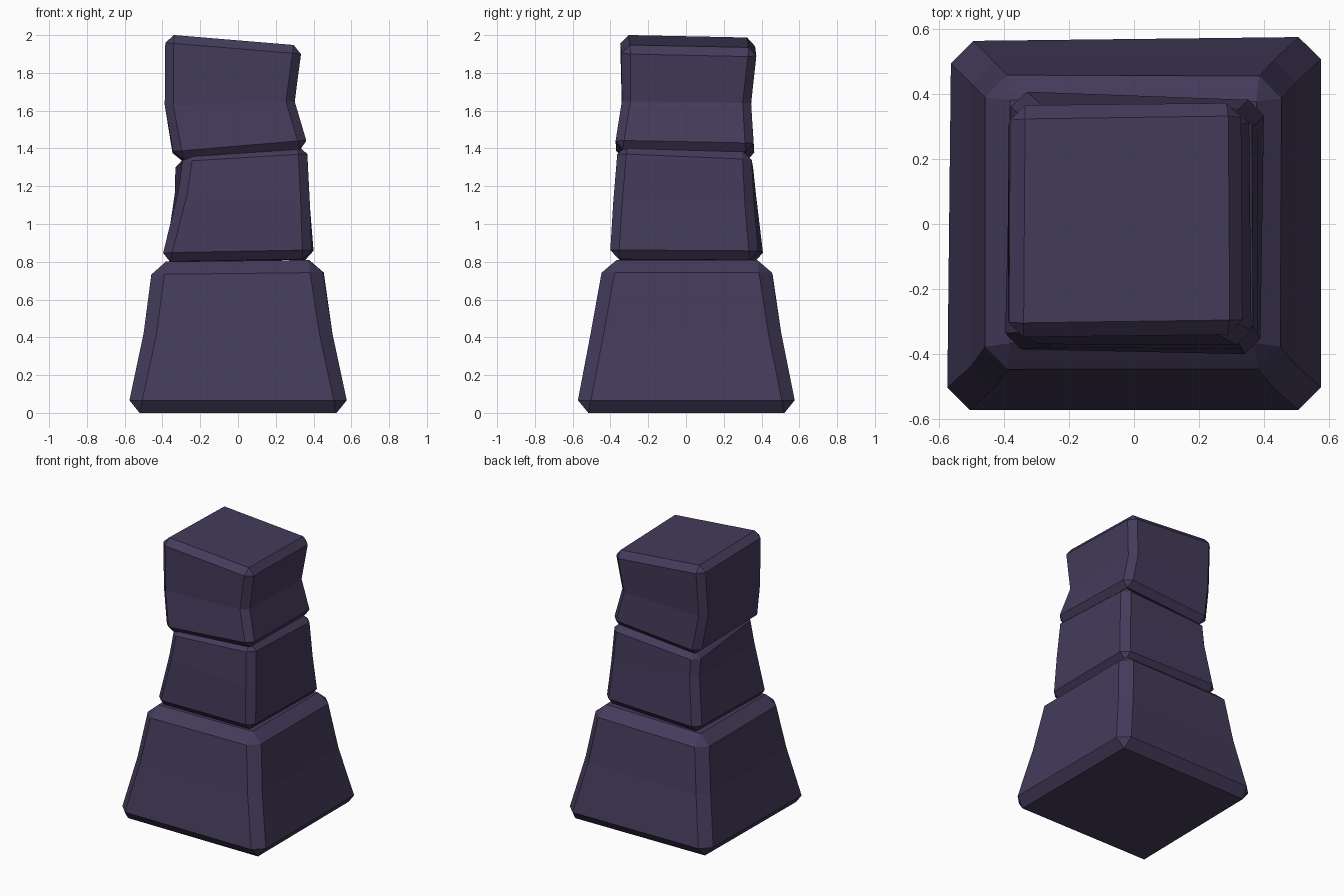
import bpy, bmesh, math

if "Cube" in bpy.data.objects:
    bpy.data.objects.remove(bpy.data.objects["Cube"])

stone = bpy.data.materials.new("dark_purple_stone")
stone.diffuse_color = (0.058, 0.044, 0.104, 1.0)
stone.use_nodes = True
stone.node_tree.nodes["Principled BSDF"].inputs["Base Color"].default_value = stone.diffuse_color


def block(name, rings, chamfer):
    """Loft four-cornered rings (front-left, front-right, back-right, back-left) and chamfer the edges."""
    bm = bmesh.new()
    loops = [[bm.verts.new(p) for p in ring] for ring in rings]
    bm.faces.new(loops[0][::-1])
    bm.faces.new(loops[-1])
    for low, high in zip(loops, loops[1:]):
        for i in range(4):
            j = (i + 1) % 4
            bm.faces.new((low[i], low[j], high[j], high[i]))
    bmesh.ops.recalc_face_normals(bm, faces=bm.faces)
    me = bpy.data.meshes.new(name)
    bm.to_mesh(me)
    bm.free()
    me.materials.append(stone)
    ob = bpy.data.objects.new(name, me)
    bpy.context.collection.objects.link(ob)
    mod = ob.modifiers.new("chamfer", 'BEVEL')
    mod.width = chamfer
    mod.segments = 1
    mod.limit_method = 'ANGLE'
    mod.angle_limit = math.radians(40)
    return ob


# wide tapered foot
block("base_stone", [
    [(-.59, -.585, 0), (.59, -.585, 0), (.59, .59, 0), (-.575, .575, 0)],
    [(-.50, -.505, .42), (.50, -.505, .42), (.50, .505, .42), (-.50, .50, .42)],
    [(-.45, -.435, .80), (.44, -.435, .81), (.445, .445, .81), (-.45, .45, .80)],
], 0.068)

# twisted middle stone
block("middle_stone", [
    [(-.41, -.385, .80), (.39, -.405, .815), (.405, .385, .81), (-.385, .415, .80)],
    [(-.315, -.38, 1.17), (.38, -.385, 1.12), (.38, .36, 1.10), (-.335, .37, 1.17)],
    [(-.285, -.36, 1.38), (.365, -.36, 1.42), (.36, .345, 1.39), (-.335, .35, 1.345)],
], 0.048)

# kinked top stone with a sloping top
block("top_stone", [
    [(-.335, -.375, 1.34), (.375, -.38, 1.40), (.365, .36, 1.385), (-.34, .365, 1.33)],
    [(-.388, -.34, 1.63), (.30, -.34, 1.65), (.30, .345, 1.64), (-.388, .345, 1.63)],
    [(-.385, -.35, 2.005), (.34, -.34, 1.945), (.335, .378, 1.93), (-.38, .368, 1.99)],
], 0.045)
